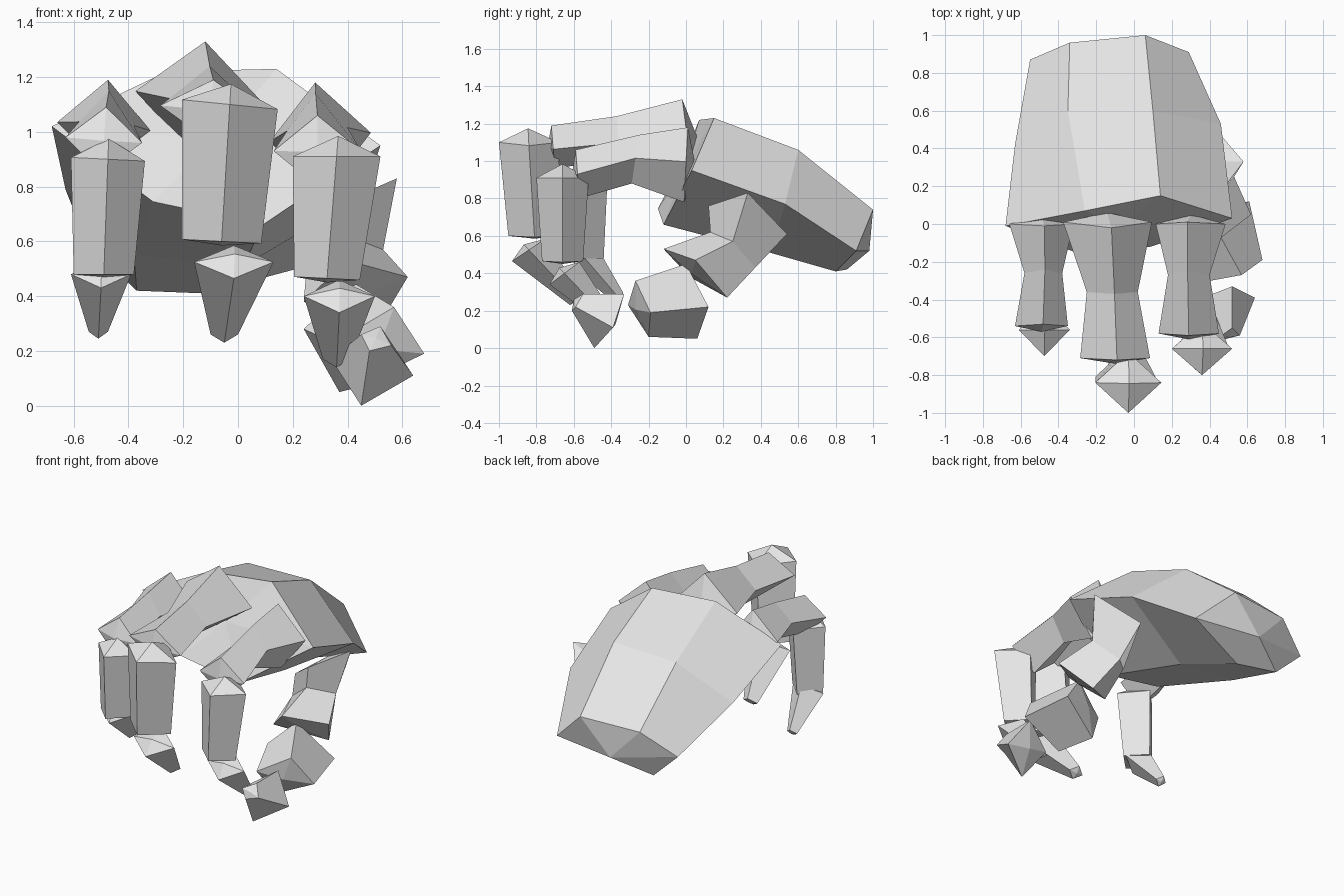
import bpy, bmesh
from mathutils import Vector

mat = bpy.data.materials.new("light grey")
mat.diffuse_color = (0.8, 0.8, 0.8, 1)


def loft(name, rings, start=0.0, end=0.0, end_point=None):
    """Skin a row of rings; each end is closed by a low pyramid."""
    bm = bmesh.new()
    rows = [[bm.verts.new(p) for p in r] for r in rings]
    n = len(rows[0])
    for a, b in zip(rows, rows[1:]):
        for i in range(n):
            j = (i + 1) % n
            bm.faces.new((a[i], a[j], b[j], b[i]))
    mids = [sum((Vector(p) for p in r), Vector()) / n for r in rings]
    axis = (mids[-1] - mids[0]).normalized()
    tips = (mids[0] - axis * start, Vector(end_point) if end_point else mids[-1] + axis * end)
    for row, tip in zip((rows[0], rows[-1]), tips):
        t = bm.verts.new(tip)
        for i in range(n):
            bm.faces.new((row[i], row[(i + 1) % n], t))
    bmesh.ops.recalc_face_normals(bm, faces=bm.faces)
    me = bpy.data.meshes.new(name)
    bm.to_mesh(me)
    bm.free()
    me.materials.append(mat)
    ob = bpy.data.objects.new(name, me)
    bpy.context.collection.objects.link(ob)
    return ob


def diamond(x, y, z, w, vy, vz, roll=0):
    """Four-cornered section: half width w, half depth (vy, vz), rolled by a small slope."""
    r, d = w * roll, vz * roll
    return [(x - w, y, z + r), (x + d, y + vy, z + vz), (x + w, y, z - r), (x - d, y - vy, z - vz)]


# back of the hand: knuckle ring, middle ring, wrist ring
loft("palm", [
    [(-.68, -.01, 1.02), (-.26, .07, 1.22), (.14, .15, 1.23),
     (.52, .03, .95), (.09, -.12, .66), (-.31, -.15, .745)],
    [(-.63, .42, .79), (-.35, .6, 1.05), (.10, .6, 1.06),
     (.46, .53, .77), (.02, .45, .51), (-.38, .45, .55)],
    [(-.55, .87, .59), (-.34, .96, .73), (.06, 1.0, .74),
     (.29, .91, .52), (-.12, .8, .41), (-.37, .86, .42)],
], end_point=(-.14, .98, .52))

# three fingers: near bone (base, waist, end), middle bone, fingertip
fingers = {
    "left": (
        [(-.49, .0, 1.02, .17, -.01, .17, .09), (-.48, -.26, 1.03, .1, .02, .12, .07),
         (-.49, -.54, .97, .14, .01, .12, .07)],
        [(-.475, -.56, .9, .135, .14, 0, .05), (-.49, -.55, .48, .11, .11, 0)],
        [(-.5, -.54, .48, .11, .07, .05), (-.51, -.36, .27, .035, .025, .025)]),
    "middle": (
        [(-.14, .01, 1.125, .235, -.03, .205, .1), (-.115, -.36, 1.11, .135, -.01, .13, .09),
         (-.1, -.71, 1.08, .185, -.01, .11, .09)],
        [(-.03, -.84, 1.1, .175, .16, 0, .1), (-.06, -.81, .6, .145, .14, 0, .05)],
        [(-.015, -.84, .525, .145, .09, .06), (-.05, -.59, .26, .05, .03, .03)]),
    "right": (
        [(.3, .0, .98, .185, .01, .2, -.09), (.29, -.27, 1.01, .11, .02, .13, -.05),
         (.29, -.58, .93, .16, -.01, .13)],
        [(.36, -.66, .91, .16, .14, 0), (.325, -.66, .465, .12, .11, 0, .05)],
        [(.37, -.65, .4, .13, .08, .06), (.36, -.43, .17, .05, .03, .03)]),
}
for side, (near, middle, tip) in fingers.items():
    loft(side + "_finger_near_bone", [diamond(*s) for s in near], .05, .03)
    loft(side + "_finger_middle_bone", [diamond(*s) for s in middle], .075, .015)
    loft(side + "_fingertip", [diamond(*s) for s in tip], .04, .01)

# thumb: three skewed four-sided bones
loft("thumb_base", [
    [(.58, .33, .83), (.4, .54, .61), (.27, .2, .65), (.42, .12, .76)],
    [(.53, .25, .57), (.42, .37, .43), (.25, .2, .5), (.4, .13, .62)],
    [(.62, .05, .47), (.5, .22, .27), (.24, .02, .38), (.4, -.12, .53)],
], .05, .02)
loft("thumb_middle_bone", [
    [(.42, .0, .45), (.61, .12, .22), (.37, .06, .05), (.24, -.04, .28)],
    [(.57, -.27, .36), (.68, -.19, .19), (.41, -.2, .06), (.35, -.31, .23)],
], .03, .03)
loft("thumb_tip", [
    [(.52, -.33, .29), (.64, -.39, .11), (.45, -.49, .0), (.34, -.4, .17)],
    [(.52, -.55, .29), (.56, -.59, .22), (.48, -.61, .2), (.45, -.6, .26)],
], .03, .01)
